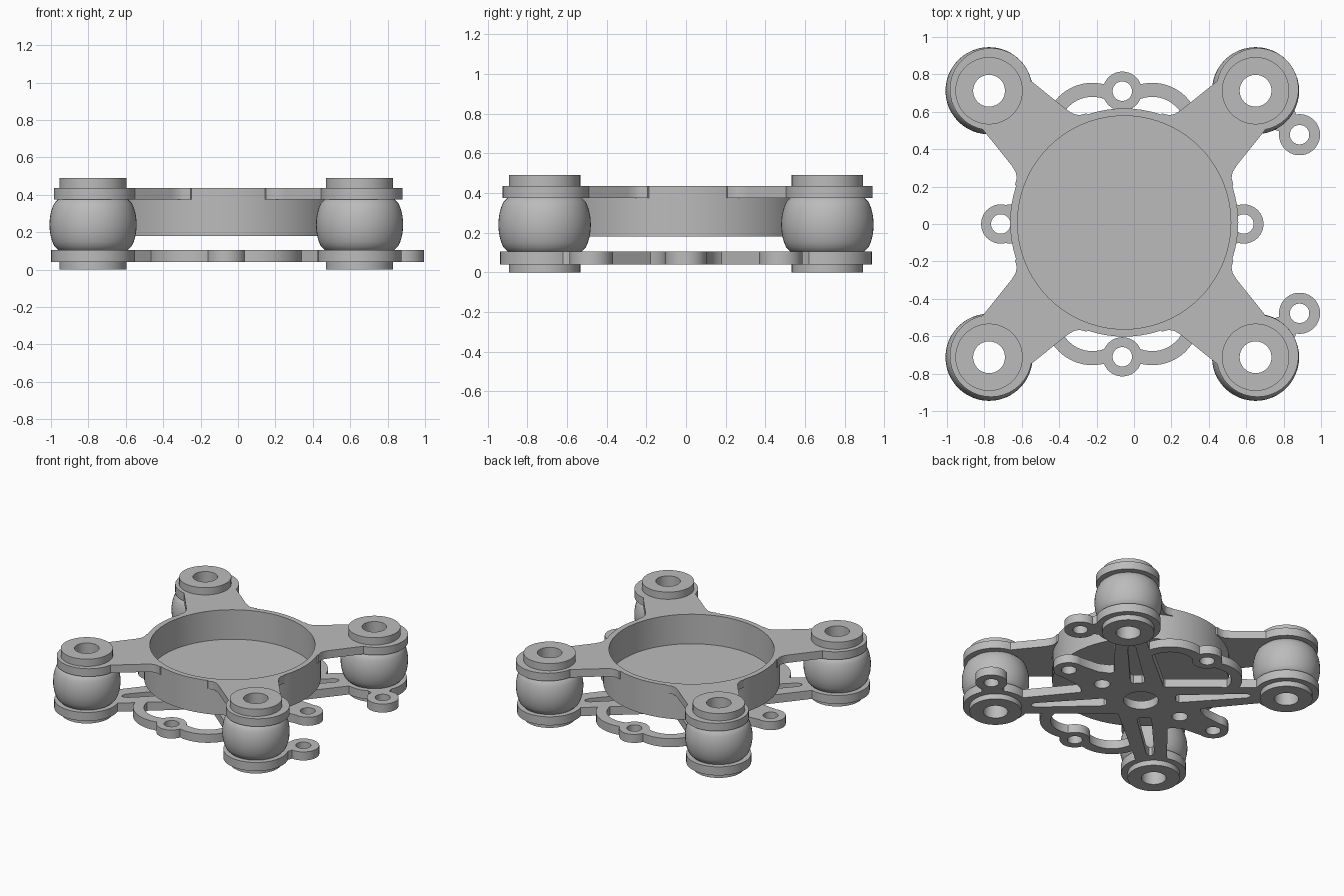
import bpy, bmesh
from math import sin, cos, pi, radians, atan2

if "Cube" in bpy.data.objects:
    bpy.data.objects.remove(bpy.data.objects["Cube"])

grey = bpy.data.materials.new("plain_grey")
grey.use_nodes = True
grey.diffuse_color = (0.5, 0.5, 0.5, 1)
grey.node_tree.nodes["Principled BSDF"].inputs["Base Color"].default_value = (0.5, 0.5, 0.5, 1)

CX = -0.0625       # centre of the four posts
POST = 0.7125      # post offset from that centre
DIAGONALS = [(sx, sy) for sx in (-1, 1) for sy in (-1, 1)]


def mesh_object(name, bm):
    bmesh.ops.recalc_face_normals(bm, faces=bm.faces)
    me = bpy.data.meshes.new(name)
    bm.to_mesh(me)
    bm.free()
    me.materials.append(grey)
    ob = bpy.data.objects.new(name, me)
    bpy.context.scene.collection.objects.link(ob)
    return ob


def prism(points, z0, z1):
    """Extrude a closed outline from z0 to z1."""
    bm = bmesh.new()
    face = bm.faces.new([bm.verts.new((x, y, z0)) for x, y in points])
    ext = bmesh.ops.extrude_face_region(bm, geom=[face])
    verts = [g for g in ext["geom"] if isinstance(g, bmesh.types.BMVert)]
    bmesh.ops.translate(bm, verts=verts, vec=(0, 0, z1 - z0))
    return mesh_object("piece", bm)


def disc(x, y, r, z0, z1, n=40):
    ring = [(x + r * cos(2 * pi * i / n), y + r * sin(2 * pi * i / n)) for i in range(n)]
    return prism(ring, z0, z1)


def bar(x, y, angle, profile, z0, z1):
    """Symmetric bar along an angle; profile lists (distance, half width)."""
    pts = profile + [(u, -w) for u, w in reversed(profile)]
    c, s = cos(angle), sin(angle)
    return prism([(x + u * c - w * s, y + u * s + w * c) for u, w in pts], z0, z1)


def combine(base, pieces, operation):
    for p in pieces:
        mod = base.modifiers.new("combine", "BOOLEAN")
        mod.operation, mod.solver, mod.object = operation, "EXACT", p
    dg = bpy.context.evaluated_depsgraph_get()
    me = bpy.data.meshes.new_from_object(base.evaluated_get(dg))
    base.modifiers.clear()
    base.data = me
    for p in pieces:
        bpy.data.objects.remove(p)


def finish(ob, name):
    ob.name = ob.data.name = name
    bpy.ops.object.select_all(action="DESELECT")
    ob.select_set(True)
    bpy.context.view_layer.objects.active = ob
    bpy.ops.object.shade_smooth_by_angle(angle=radians(30))


# Upper plate: round cup with four arms and pads
ux, uy = CX + 0.01, 0.008
z0, z1 = 0.375, 0.435
cup = disc(ux, uy, 0.61, 0.18, z1, 80)
arm = [(0.45, 0.27), (0.555, 0.27), (0.575, 0.237), (0.6, 0.22), (0.64, 0.21), (0.87, 0.185), (1.0, 0.16)]
adds, cuts = [], [disc(ux, uy, 0.57, 0.21, 0.6, 80)]
for sx, sy in DIAGONALS:
    adds.append(bar(ux, uy, atan2(sy, sx), arm, z0, z1))
    adds.append(disc(ux + sx * POST, uy + sy * POST, 0.22, z0, z1))
    cuts.append(disc(CX + sx * POST, sy * POST, 0.11, 0.3, 0.6))
combine(cup, adds, "UNION")
combine(cup, cuts, "DIFFERENCE")
finish(cup, "upper_cup_plate")

# Lower plate: hub, slotted arms, pads, eyelets and curved bands
z0, z1 = 0.04, 0.105
lo, hi = -0.1, 0.15
lower = disc(CX, 0, 0.25, z0, z1)
adds, cuts = [], [disc(CX, 0, 0.12, lo, hi)]


def eyelet(x, y, r=0.105):
    adds.append(disc(x, y, r, z0, z1))
    cuts.append(disc(x, y, 0.052, lo, hi))


for sx, sy in DIAGONALS:
    a = atan2(sy, sx)
    adds.append(bar(CX, 0, a, [(0.1, 0.175), (0.2, 0.17), (0.9, 0.1)], z0, z1))
    adds.append(disc(CX + sx * POST, sy * POST, 0.225, z0, z1))
    cuts.append(disc(CX + sx * POST, sy * POST, 0.11, lo, hi))
    cuts.append(bar(CX, 0, a, [(0.24, 0.03), (0.26, 0.05), (0.73, 0.028), (0.76, 0.01)], lo, hi))
    # Curved band from arm to end eyelet
    bx, by = CX + sx * 0.16, sy * 0.5
    angles = [radians(62 + i * 8) for i in range(17)]
    arc = [(r * cos(t), r * sin(t)) for r, ts in ((0.255, angles), (0.18, angles[::-1])) for t in ts]
    adds.append(prism([(bx - sx * x, by + sy * y) for x, y in arc], z0, z1))

for s in (-1, 1):
    eyelet(CX, s * 0.71)
    # Side spokes
    a = 0 if s > 0 else pi
    adds.append(bar(CX, 0, a, [(0.1, 0.22), (0.36, 0.22), (0.41, 0.15), (0.48, 0.115), (0.65, 0.1)], z0, z1))
    eyelet(CX + s * 0.65, 0)
    cuts.append(disc(CX + s * 0.35, 0, 0.055, lo, hi))
    # Corner eyelets
    adds.append(bar(CX + POST, s * POST, -s * pi / 4, [(0.15, 0.1), (0.22, 0.075), (0.25, 0.06), (0.3, 0.07)], z0, z1))
    eyelet(CX + POST + 0.235, s * (POST - 0.235), 0.11)

combine(lower, adds, "UNION")
combine(lower, cuts, "DIFFERENCE")
finish(lower, "lower_plate")


# Damper balls with end caps and a through hole
def damper(x, y, name, n=48):
    prof = [(0.085, 0), (0.18, 0), (0.18, 0.05), (0.1795, 0.1)]
    for i in range(13):
        t = -1 + i / 6
        prof.append((0.19 + 0.043 * (1 - t * t) ** 0.75 if abs(t) < 1 else 0.185, 0.24 + 0.137 * t))
    prof += [(0.1795, 0.38), (0.18, 0.43), (0.18, 0.49), (0.085, 0.49)]
    bm = bmesh.new()
    rings = [[bm.verts.new((x + r * cos(2 * pi * i / n), y + r * sin(2 * pi * i / n), z))
              for i in range(n)] for r, z in prof]
    for k, ring in enumerate(rings):
        nxt = rings[(k + 1) % len(rings)]
        for i in range(n):
            j = (i + 1) % n
            bm.faces.new((ring[i], ring[j], nxt[j], nxt[i]))
    finish(mesh_object(name, bm), name)


for sx, sy in DIAGONALS:
    name = ("front" if sy < 0 else "back") + ("_left" if sx > 0 else "_right") + "_damper"
    damper(CX + sx * POST, sy * POST, name)
